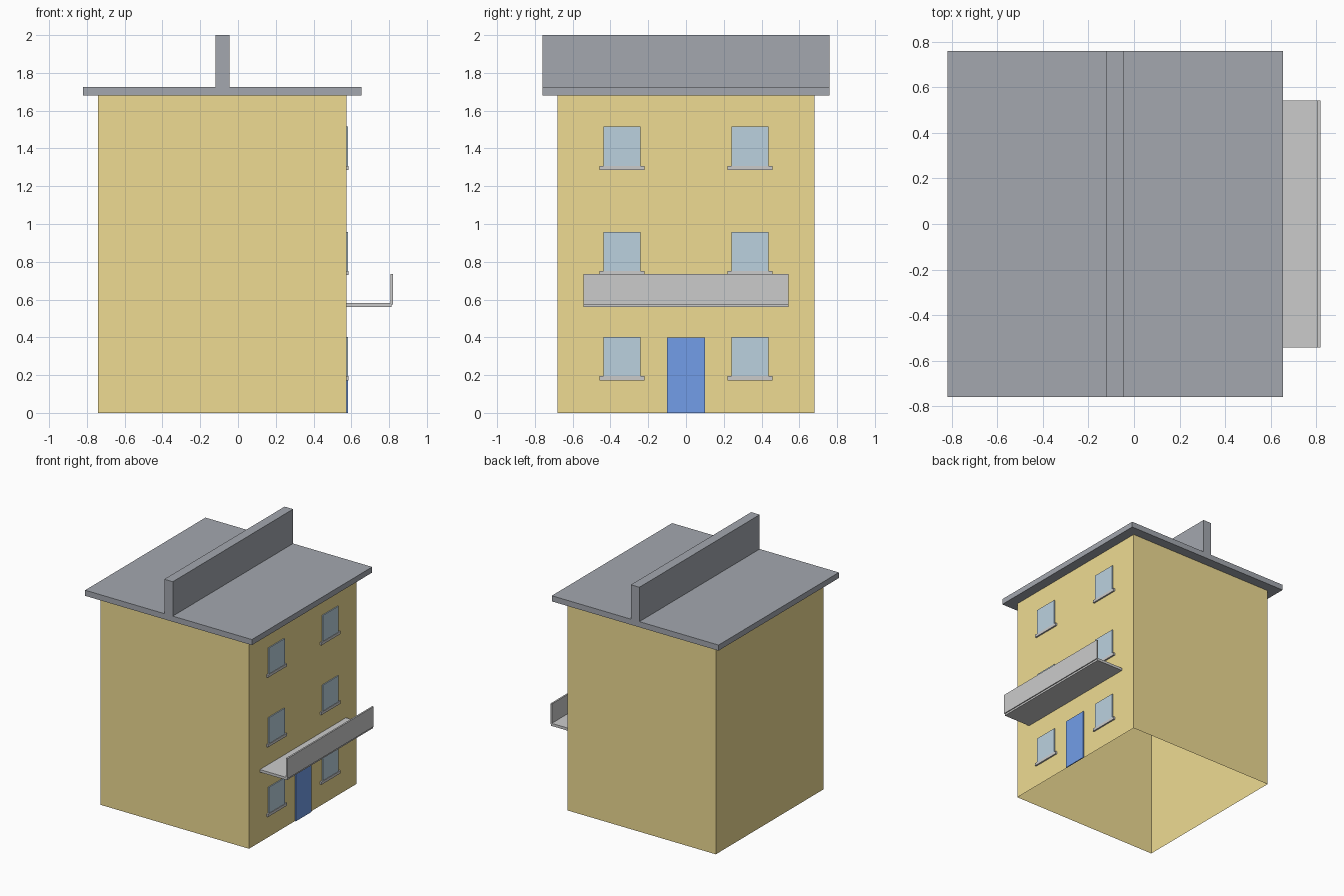
import bpy
import bmesh

if "Cube" in bpy.data.objects:
    bpy.data.objects.remove(bpy.data.objects["Cube"])


def material(name, rgb):
    m = bpy.data.materials.new(name)
    m.diffuse_color = (*rgb, 1)
    m.use_nodes = True
    m.node_tree.nodes["Principled BSDF"].inputs["Base Color"].default_value = m.diffuse_color
    return m


WALL = material("yellow_wall", (0.86, 0.71, 0.29))
ROOF = material("slate", (0.37, 0.39, 0.43))
GLASS = material("blue_glass", (0.50, 0.64, 0.74))
DOOR = material("blue_door", (0.17, 0.34, 0.81))


def box(name, x, y, z, mat=None, open_ends=False):
    """Box from (min, max) ranges; open_ends drops the top and bottom faces."""
    bm = bmesh.new()
    bmesh.ops.create_cube(bm, size=1)
    for v in bm.verts:
        v.co = [r[0] if c < 0 else r[1] for c, r in zip(v.co, (x, y, z))]
    bm.normal_update()
    if open_ends:
        ends = [f for f in bm.faces if abs(f.normal.z) > 0.9]
        bmesh.ops.delete(bm, geom=ends, context='FACES_ONLY')
    mesh = bpy.data.meshes.new(name)
    bm.to_mesh(mesh)
    bm.free()
    if mat:
        mesh.materials.append(mat)
    ob = bpy.data.objects.new(name, mesh)
    bpy.context.collection.objects.link(ob)
    return ob


FACE = 0.574   # x of the wall carrying the door
EAVES = 1.68

# House shell, open underneath
box("walls", (-0.74, FACE), (-0.68, 0.68), (0, EAVES), WALL, open_ends=True)

# Flat roof slab and the upright ridge along it
box("roof_slab", (-0.82, 0.655), (-0.76, 0.76), (EAVES, 1.725), ROOF)
box("roof_ridge", (-0.12, -0.045), (-0.76, 0.76), (1.725, 2.0), ROOF)

# Door
box("door", (FACE, 0.582), (-0.1, 0.1), (0, 0.4), DOOR)

# Windows with sills: three floors, two columns
for floor in range(3):
    z = 0.172 + floor * 0.557
    for side, y in (("left", -0.339), ("right", 0.339)):
        tag = f"{side}_{floor + 1}"
        box("window_" + tag, (FACE, 0.582), (y - 0.099, y + 0.099),
            (z + 0.022, z + 0.229), GLASS)
        box("window_sill_" + tag, (FACE, 0.586), (y - 0.12, y + 0.12),
            (z, z + 0.022))

# Balcony floor and front parapet
box("balcony_floor", (FACE, 0.812), (-0.543, 0.543), (0.56, 0.581))
box("balcony_parapet", (0.807, 0.82), (-0.543, 0.543), (0.575, 0.736))
